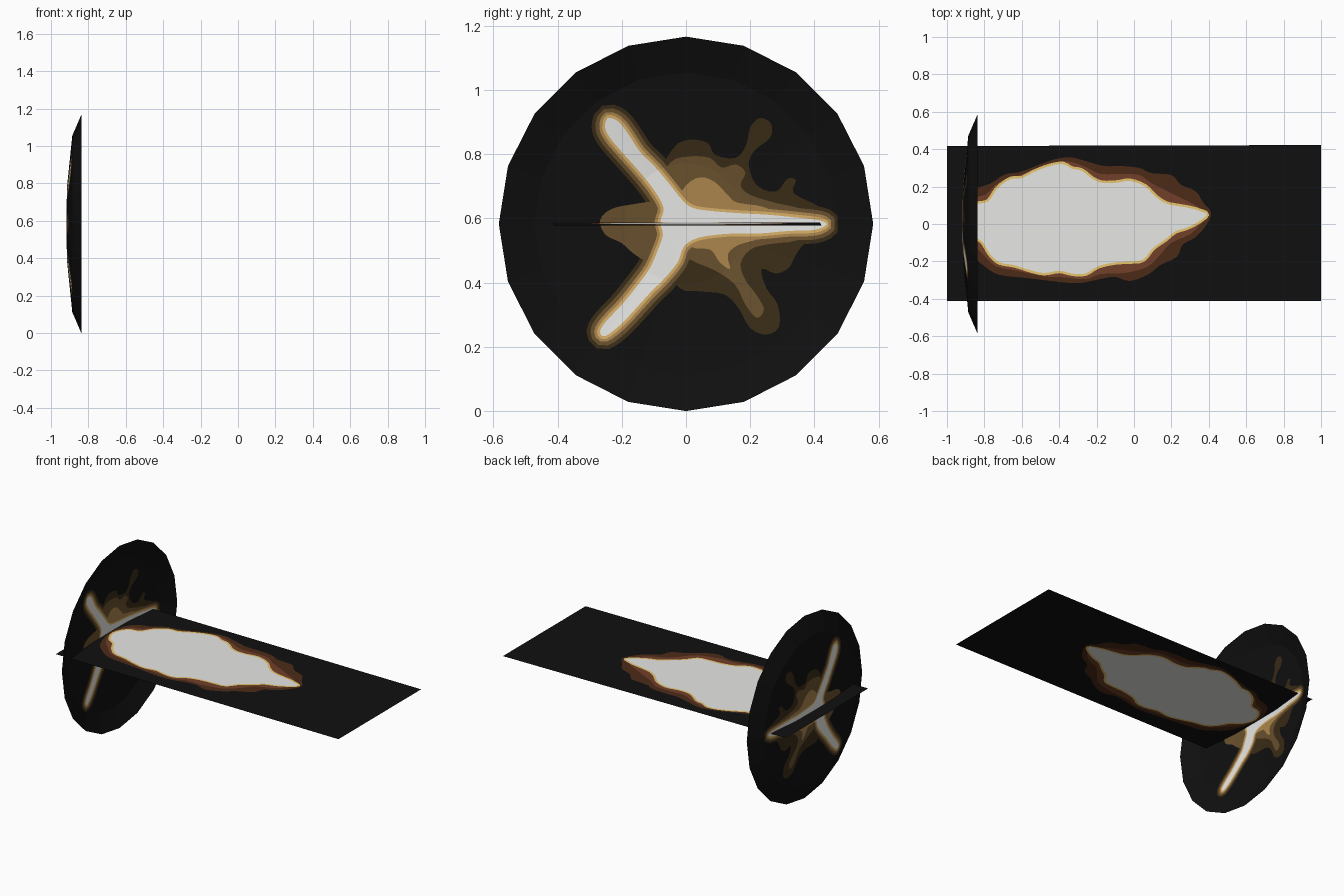
import bpy
import math
from mathutils import Vector
from mathutils.geometry import delaunay_2d_cdt

if "Cube" in bpy.data.objects:
    bpy.data.objects.remove(bpy.data.objects["Cube"])

# ---------- flat colours (linear) ----------
COLOURS = {
    "soot_black": (0.005, 0.005, 0.005),
    "smoke_brown": (0.042, 0.025, 0.008),
    "amber_brown": (0.140, 0.080, 0.026),
    "tan": (0.41, 0.235, 0.075),
    "gold": (0.68, 0.43, 0.14),
    "hot_white": (0.93, 0.93, 0.91),
    "ember_brown": (0.072, 0.024, 0.009),
    "rust": (0.17, 0.050, 0.022),
    "yellow": (0.82, 0.58, 0.16),
}
MATS = {}
for name, rgb in COLOURS.items():
    MATS[name] = bpy.data.materials.new(name)
    MATS[name].diffuse_color = (*rgb, 1)


# ---------- helpers ----------
def smooth(pts, n=3):
    """Closed Catmull-Rom curve through the points."""
    out, c = [], len(pts)
    for i in range(c):
        a, b, d, e = (Vector(pts[(i + k) % c]) for k in (-1, 0, 1, 2))
        for s in range(n):
            t = s / n
            out.append(0.5 * (2 * b + (d - a) * t + (2 * a - 5 * b + 4 * d - e) * t * t
                              + (3 * b - a - 3 * d + e) * t ** 3))
    return out


def grow(poly, dist):
    """Offset a closed clockwise outline outwards."""
    out, c = [], len(poly)
    area = sum(poly[i - 1].cross(poly[i]) for i in range(c))
    for i in range(c):
        d = (poly[(i + 1) % c] - poly[i - 1]).normalized()
        n = Vector((d.y, -d.x)) * (1 if area > 0 else -1)
        out.append(poly[i] + n * dist)
    return out


def inside(p, poly):
    hit = False
    for i in range(len(poly)):
        a, b = poly[i - 1], poly[i]
        if (a.y > p.y) != (b.y > p.y) and p.x < a.x + (p.y - a.y) / (b.y - a.y) * (b.x - a.x):
            hit = not hit
    return hit


def painted_sheet(name, border, layers, lift, creases=()):
    """Cut a flat sheet along painted outlines, colour it, then lift it into 3D.
    layers: (colour, [outlines]) from the innermost to the outermost."""
    verts, edges = [], []
    loops = [border] + [o for _, outs in layers for o in outs]
    for loop in loops:
        s, c = len(verts), len(loop)
        verts += [Vector(p) for p in loop]
        edges += [(s + i, s + (i + 1) % c) for i in range(c)]
    for a, b in creases:
        edges.append((len(verts), len(verts) + 1))
        verts += [Vector(a), Vector(b)]
    vs, _, fs, *_ = delaunay_2d_cdt(verts, edges, [], 0, 1e-5)
    keep, ids = [], []
    for f in fs:
        mid = sum((vs[i] for i in f), Vector((0, 0))) / len(f)
        if not inside(mid, border):
            continue
        keep.append(list(f))
        ids.append(next((k for k, (_, outs) in enumerate(layers)
                         if any(inside(mid, o) for o in outs)), len(layers)))
    me = bpy.data.meshes.new(name)
    me.from_pydata([lift(v) for v in vs], [], keep)
    for colour in [c for c, _ in layers] + ["soot_black"]:
        me.materials.append(MATS[colour])
    me.polygons.foreach_set("material_index", ids)
    me.update()
    ob = bpy.data.objects.new(name, me)
    bpy.context.collection.objects.link(ob)
    return ob


# ---------- long flame sheet (outlines in x, y) ----------
flame_white = smooth([
    (-.89, .02), (-.85, .10), (-.78, .12), (-.73, .19), (-.66, .24), (-.60, .245),
    (-.53, .28), (-.45, .31), (-.38, .32), (-.33, .295), (-.28, .285), (-.22, .24),
    (-.17, .22), (-.10, .22), (-.02, .23), (.06, .20), (.11, .15), (.17, .11),
    (.24, .095), (.30, .085), (.35, .07), (.39, .05), (.34, .01), (.28, -.02), (.22, -.04),
    (.17, -.08), (.10, -.13), (.05, -.19), (-.02, -.20), (-.10, -.205), (-.19, -.225),
    (-.26, -.265), (-.33, -.265), (-.40, -.25), (-.48, -.262), (-.56, -.245),
    (-.64, -.22), (-.72, -.205), (-.77, -.16), (-.81, -.095), (-.86, -.06)])
flame_rust = smooth([
    (-.905, .02), (-.86, .13), (-.79, .16), (-.72, .225), (-.60, .265), (-.50, .305),
    (-.37, .337), (-.26, .305), (-.18, .268), (-.07, .268), (.03, .262), (.09, .22),
    (.17, .18), (.25, .14), (.33, .10), (.395, .05), (.37, .015), (.30, -.055),
    (.20, -.10), (.14, -.165), (.07, -.23), (-.05, -.262), (-.18, -.268), (-.26, -.295),
    (-.40, -.283), (-.48, -.28), (-.64, -.247), (-.74, -.225), (-.81, -.16), (-.87, -.09)])
flame_ember = smooth([
    (-.915, .02), (-.87, .17), (-.77, .215), (-.69, .265), (-.61, .278), (-.50, .32),
    (-.42, .347), (-.34, .357), (-.26, .337), (-.16, .31), (-.07, .31), (.03, .30),
    (.09, .272), (.20, .262), (.25, .21), (.33, .175), (.37, .115), (.412, .06),
    (.39, 0), (.33, -.07), (.26, -.11), (.23, -.175), (.14, -.22), (.08, -.267),
    (-.02, -.305), (-.10, -.283), (-.18, -.294), (-.29, -.316), (-.40, -.31),
    (-.58, -.288), (-.72, -.272), (-.80, -.225), (-.87, -.15)])
painted_sheet(
    "long_flame_sheet",
    [Vector(p) for p in ((-1, -.413), (1, -.413), (1, .422), (-1, .417))],
    [("hot_white", [flame_white]), ("yellow", [grow(flame_white, .013)]),
     ("rust", [flame_rust]), ("ember_brown", [flame_ember])],
    lambda p: (p.x, p.y, .5825 - .0045 * p.x))

# ---------- dished burst disc (outlines in y, z about the centre) ----------
SIDES, R, CZ = 20, .583, .583
RINGS = [(0, -.917), (.19, -.915), (.472, -.886), (R, -.838)]   # radius, x


def ring(r):
    return [Vector((r * math.sin(2 * math.pi * i / SIDES), r * math.cos(2 * math.pi * i / SIDES)))
            for i in range(SIDES)][::-1]


def dish(p):
    """Height of the faceted dish above a point of the disc."""
    step = 2 * math.pi / SIDES
    off = math.atan2(p.x, p.y) % step - step / 2
    r = p.length * math.cos(off) / math.cos(step / 2)
    for (r0, x0), (r1, x1) in zip(RINGS, RINGS[1:]):
        if r <= r1 + 1e-4:
            break
    return (x0 + (x1 - x0) * (r - r0) / (r1 - r0), p.x, p.y + CZ)


star = smooth([
    (-.243, .33), (-.21, .318), (-.18, .28), (-.143, .224), (-.097, .178), (-.05, .122),
    (-.012, .075), (.02, .05), (.08, .04), (.17, .033), (.26, .028), (.36, .018), (.42, .010),
    (.437, -.003), (.40, -.019), (.32, -.022), (.23, -.03), (.13, -.031), (.04, -.043),
    (-.006, -.07), (-.025, -.118), (-.065, -.168), (-.112, -.215), (-.16, -.268),
    (-.205, -.315), (-.252, -.35), (-.268, -.336), (-.25, -.305), (-.20, -.252),
    (-.15, -.19), (-.112, -.137), (-.087, -.08), (-.072, -.034), (-.08, .006),
    (-.07, .05), (-.10, .106), (-.15, .168), (-.20, .224), (-.237, .268), (-.252, .30)])
tan_glow = smooth([
    (-.03, .06), (0, .12), (.045, .145), (.09, .13), (.13, .09), (.16, .066), (.25, .05),
    (.30, 0), (.23, -.045), (.165, -.065), (.13, -.095), (.137, -.14), (.105, -.12),
    (.075, -.08), (.01, -.07), (-.03, 0)])
amber_glow = smooth([
    (-.08, .10), (-.05, .19), (.01, .21), (.075, .205), (.11, .175), (.155, .185),
    (.185, .16), (.17, .12), (.20, .09), (.28, .065), (.36, .045), (.40, 0), (.35, -.05),
    (.26, -.063), (.20, -.08), (.17, -.125), (.185, -.175), (.215, -.215), (.243, -.265),
    (.22, -.293), (.184, -.25), (.153, -.19), (.09, -.145), (.01, -.11), (-.04, -.06)])
left_glow = smooth([
    (-.09, .065), (-.17, .06), (-.235, .045), (-.268, .01), (-.25, -.035), (-.20, -.06),
    (-.16, -.095), (-.11, -.11), (-.06, 0)])
smoke = smooth([
    (-.08, .13), (-.04, .235), (.01, .262), (.068, .252), (.09, .215), (.155, .205),
    (.187, .245), (.20, .30), (.23, .33), (.265, .312), (.262, .268), (.215, .23),
    (.195, .185), (.22, .12), (.28, .10), (.315, .14), (.343, .135), (.335, .095),
    (.42, .05), (.44, 0), (.37, -.06), (.34, -.10), (.32, -.137), (.28, -.155),
    (.235, -.14), (.25, -.20), (.285, -.25), (.29, -.32), (.25, -.345), (.20, -.325),
    (.165, -.265), (.12, -.22), (.04, -.21), (-.02, -.20), (-.05, -.12)])

spokes = list(zip(ring(RINGS[1][0]), ring(R)))
spokes += [(Vector((0, 0)), p) for p in ring(RINGS[1][0])]
painted_sheet(
    "burst_disc", ring(R),
    [("hot_white", [star]), ("gold", [grow(star, .009)]),
     ("tan", [grow(star, .018), tan_glow]),
     ("amber_brown", [grow(star, .030), amber_glow, left_glow]),
     ("smoke_brown", [grow(star, .042), smoke])],
    dish, spokes + [(r[i - 1], r[i]) for r in (ring(RINGS[1][0]), ring(RINGS[2][0]))
                    for i in range(SIDES)])

for m in bpy.data.materials:
    if m.users and not m.is_grease_pencil:
        m.use_nodes = True
        m.node_tree.nodes["Principled BSDF"].inputs["Base Color"].default_value = m.diffuse_color
